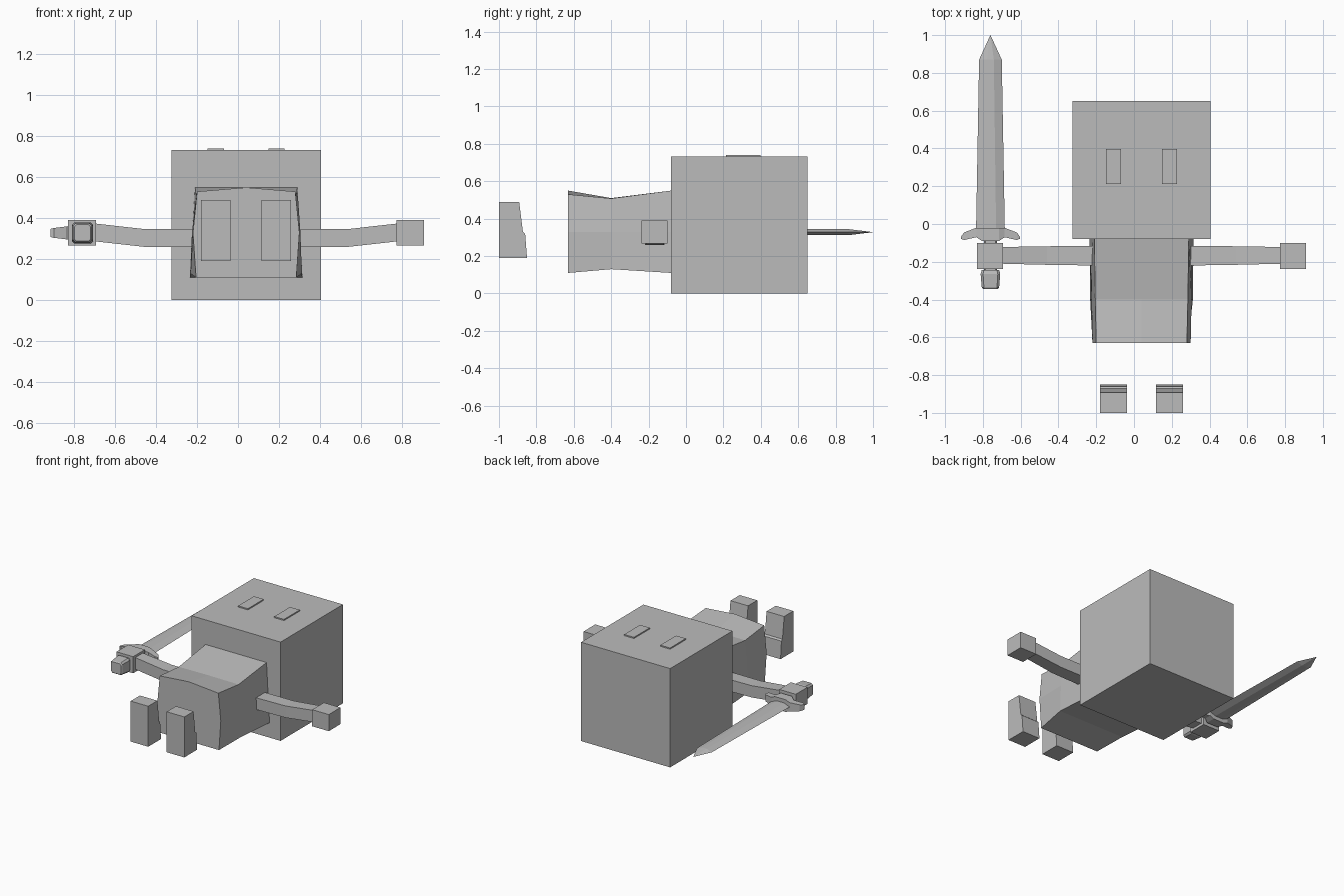
import bpy, bmesh

if "Cube" in bpy.data.objects:
    bpy.data.objects.remove(bpy.data.objects["Cube"])

grey = bpy.data.materials.new("plain_grey")
grey.diffuse_color = (0.5, 0.5, 0.5, 1)
grey.use_nodes = True
grey.node_tree.nodes["Principled BSDF"].inputs["Base Color"].default_value = grey.diffuse_color
CX = 0.04      # symmetry axis of the figure
SX, SZ = -0.76, 0.328   # sword axis


def loft(name, rings):
    """Join cross-section rings into a closed flat-shaded solid."""
    bm = bmesh.new()
    loops = [[bm.verts.new(p) for p in ring] for ring in rings]
    n = len(loops[0])
    for a, b in zip(loops, loops[1:]):
        for i in range(n):
            j = (i + 1) % n
            bm.faces.new((a[i], a[j], b[j], b[i]))
    bm.faces.new(loops[0][::-1])
    bm.faces.new(loops[-1])
    bmesh.ops.remove_doubles(bm, verts=bm.verts, dist=0.0005)
    bmesh.ops.recalc_face_normals(bm, faces=bm.faces)
    me = bpy.data.meshes.new(name)
    bm.to_mesh(me)
    bm.free()
    me.materials.append(grey)
    ob = bpy.data.objects.new(name, me)
    bpy.context.collection.objects.link(ob)
    return ob


def box(name, x0, x1, y0, y1, z0, z1):
    return loft(name, [[(x0, y0, z), (x1, y0, z), (x1, y1, z), (x0, y1, z)]
                       for z in (z0, z1)])


# Head and raised eye plates
box("head", -0.325, 0.405, -0.08, 0.65, 0, 0.732)
for side, label in ((-1, "left"), (1, "right")):
    c = CX + side * 0.148
    box(label + "_eye", c - 0.04, c + 0.04, 0.213, 0.398, 0.73, 0.741)

# Body: pinched at the waist, slightly peaked at the lower end
stations = [  # y, bottom z, corner z, ridge z, half widths low / middle / high
    (-0.63, 0.11, 0.53, 0.55, 0.245, 0.26, 0.24),
    (-0.40, 0.13, 0.508, 0.51, 0.272, 0.265, 0.245),
    (-0.08, 0.11, 0.55, 0.55, 0.275, 0.262, 0.25)]
loft("body", [[(CX - lo, y, zb), (CX + lo, y, zb), (CX + mid, y, 0.33), (CX + hi, y, zt),
               (CX, y, zr), (CX - hi, y, zt), (CX - mid, y, 0.33)]
              for y, zb, zt, zr, lo, mid, hi in stations])

# Arms, hands and floating feet
foot_profile = [(-1, 0.19), (-0.85, 0.19), (-0.86, 0.32), (-0.872, 0.33),
                (-0.892, 0.49), (-1, 0.49)]
for s, label in ((-1, "left"), (1, "right")):
    loft(label + "_arm", [[(CX + s * d, y0, z0), (CX + s * d, y1, z0),
                           (CX + s * d, y1, z1), (CX + s * d, y0, z1)]
                          for d, y0, y1, z0, z1 in (
                              (0.23, -0.22, -0.115, 0.258, 0.345),
                              (0.50, -0.216, -0.118, 0.26, 0.347),
                              (0.75, -0.21, -0.122, 0.288, 0.375))])
    h = CX + s * 0.802
    box(label + "_hand", h - 0.068, h + 0.068, -0.237, -0.1, 0.267, 0.39)
    f = CX + s * 0.148
    loft(label + "_foot", [[(x, y, z) for y, z in foot_profile]
                           for x in (f - 0.072, f + 0.072)])

# Sword blade: flattened hexagonal section running to a point
loft("sword_blade", [[(SX + x, y, SZ + z) for x, z in (
    (-w, 0), (-f, -t), (f, -t), (w, 0), (f, t), (-f, t))]
    for y, w, f, t in ((-0.03, 0.076, 0.03, 0.018), (0.87, 0.06, 0.018, 0.016),
                       (1.0, 0.0005, 0.0002, 0.0002))])

# Crossguard: lofted sideways, tips swept towards the grip
loft("sword_guard", [[(SX + x, y0, SZ - t), (SX + x, y1, SZ - t),
                      (SX + x, y1, SZ + t), (SX + x, y0, SZ + t)]
                     for x, y0, y1, t in (
                         (-0.156, -0.078, -0.068, 0.02), (-0.14, -0.085, -0.045, 0.024),
                         (-0.075, -0.07, -0.02, 0.032), (-0.045, -0.09, -0.02, 0.045),
                         (0.045, -0.09, -0.02, 0.045), (0.075, -0.07, -0.02, 0.032),
                         (0.14, -0.085, -0.045, 0.024), (0.156, -0.078, -0.068, 0.02))])

# Grip and pommel: square sections with chamfered corners
def square_loft(name, sections):
    loft(name, [[(SX + x * r, y, SZ + z * r) for x, z in (
        (-1, -0.75), (-0.75, -1), (0.75, -1), (1, -0.75),
        (1, 0.75), (0.75, 1), (-0.75, 1), (-1, 0.75))] for y, r in sections])


square_loft("sword_grip", [(-0.26, 0.035), (-0.08, 0.035)])
square_loft("sword_pommel", [(-0.343, 0.04), (-0.335, 0.046), (-0.265, 0.052), (-0.243, 0.046)])
